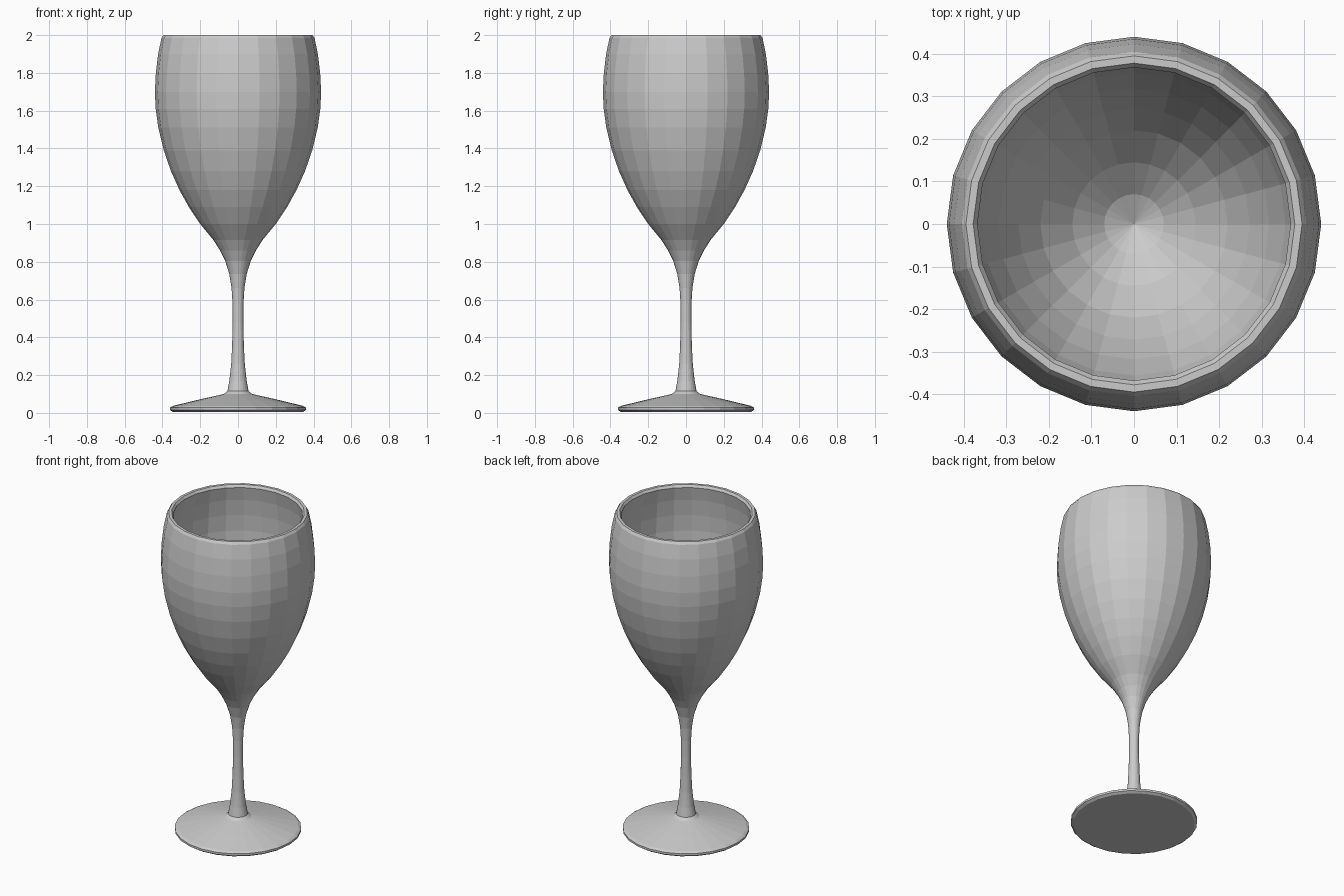
import bpy, bmesh
from math import cos, sin, tau

SIDES = 24


def lathe(name, profile):
    """Revolve (radius, height) points about z; radius 0 becomes a pole."""
    bm = bmesh.new()
    rings = []
    for r, z in profile:
        n = SIDES if r > 0 else 1
        rings.append([bm.verts.new((r * cos(tau * i / SIDES), r * sin(tau * i / SIDES), z))
                      for i in range(n)])
    for a, b in zip(rings, rings[1:]):
        for i in range(SIDES):
            j = (i + 1) % SIDES
            quad = [a[i % len(a)], a[j % len(a)], b[j % len(b)], b[i % len(b)]]
            bm.faces.new(list(dict.fromkeys(quad)))
    bmesh.ops.recalc_face_normals(bm, faces=bm.faces)
    mesh = bpy.data.meshes.new(name)
    bm.to_mesh(mesh)
    bm.free()
    obj = bpy.data.objects.new(name, mesh)
    bpy.context.collection.objects.link(obj)
    return obj


# foot and stem, up to the start of the bowl
foot_stem = [(0, 0.005), (0.345, 0.005), (0.36, 0.015), (0.36, 0.028), (0.345, 0.037),
             (0.20, 0.072), (0.075, 0.10), (0.056, 0.115), (0.046, 0.17), (0.036, 0.26),
             (0.031, 0.36), (0.028, 0.48), (0.029, 0.58), (0.034, 0.66),
             (0.046, 0.735), (0.068, 0.805), (0.095, 0.86)]
# outside of the bowl
bowl_outside = [(0.13, 0.915), (0.20, 1.00), (0.26, 1.09), (0.31, 1.18), (0.355, 1.28),
                (0.393, 1.39), (0.422, 1.51), (0.436, 1.61), (0.44, 1.70),
                (0.435, 1.80), (0.423, 1.90), (0.405, 1.985)]
# rim and inside of the bowl
rim_inside = [(0.395, 2.0), (0.378, 2.0), (0.368, 1.985), (0.385, 1.90), (0.397, 1.80),
              (0.402, 1.70), (0.398, 1.61), (0.384, 1.51), (0.356, 1.39), (0.318, 1.28),
              (0.272, 1.18), (0.22, 1.09), (0.145, 1.00), (0.07, 0.935), (0, 0.90)]

lathe("wine_glass", foot_stem + bowl_outside + rim_inside)
